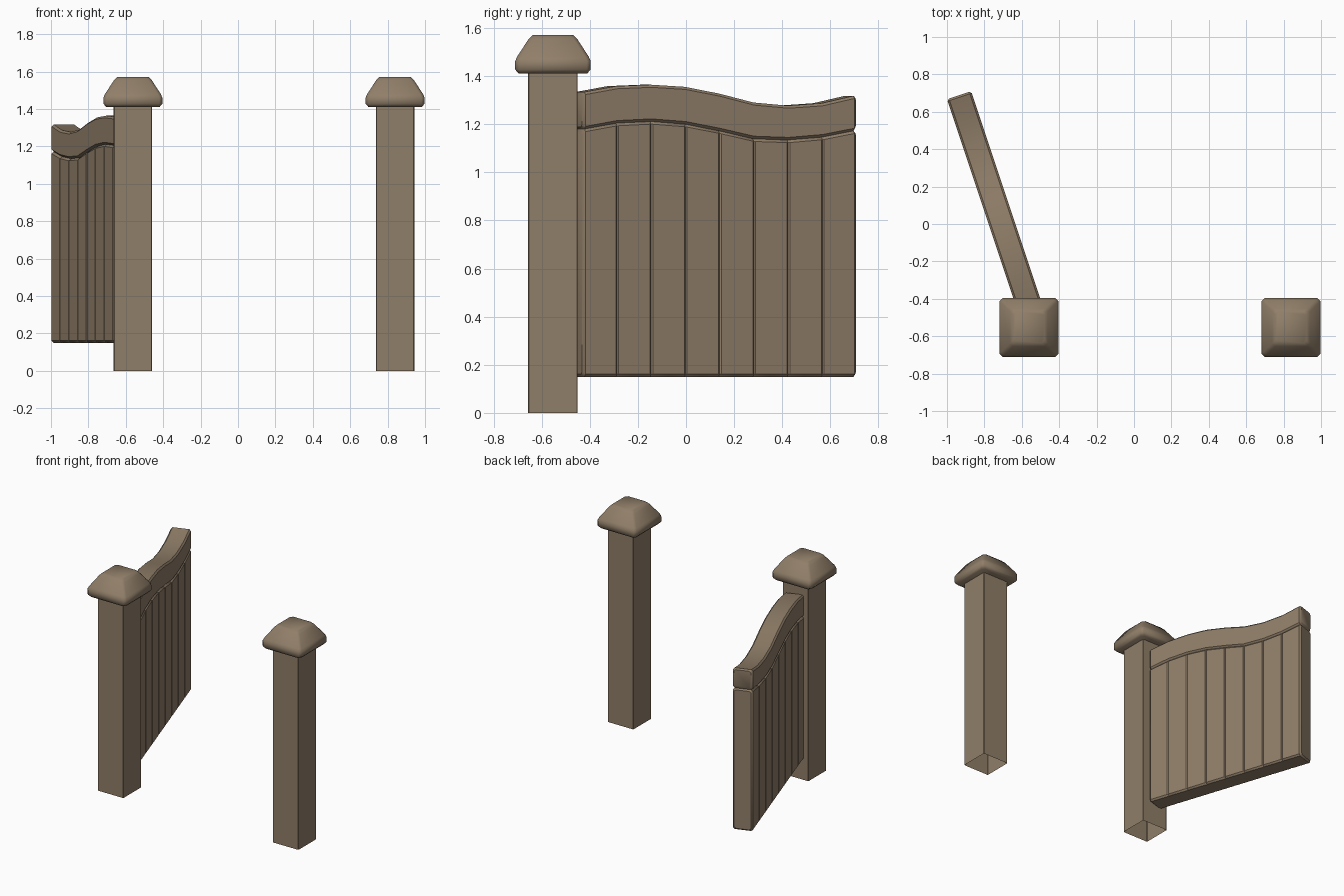
import bpy, math
from mathutils import Vector

if "Cube" in bpy.data.objects:
    bpy.data.objects.remove(bpy.data.objects["Cube"])

wood = bpy.data.materials.new("weathered_wood")
wood.diffuse_color = (0.28, 0.21, 0.14, 1)
wood.use_nodes = True
wood.node_tree.nodes["Principled BSDF"].inputs["Base Color"].default_value = wood.diffuse_color


def loft(name, rings, cap_start=True, cap_end=True, angle=35):
    """Skin a list of equal-length closed rings into one object."""
    n = len(rings[0])
    verts = [v for r in rings for v in r]
    faces = [(k * n + i, k * n + (i + 1) % n, (k + 1) * n + (i + 1) % n, (k + 1) * n + i)
             for k in range(len(rings) - 1) for i in range(n)]
    if cap_start:
        faces.append(tuple(reversed(range(n))))
    if cap_end:
        faces.append(tuple(range(len(verts) - n, len(verts))))
    mesh = bpy.data.meshes.new(name)
    mesh.from_pydata(verts, [], faces)
    mesh.materials.append(wood)
    obj = bpy.data.objects.new(name, mesh)
    bpy.context.collection.objects.link(obj)
    bpy.ops.object.select_all(action='DESELECT')
    obj.select_set(True)
    bpy.context.view_layer.objects.active = obj
    bpy.ops.object.shade_smooth_by_angle(angle=math.radians(angle))
    return obj


def square(cx, cy, h, z, c):
    """Square ring with chamfered corners, counter-clockwise."""
    pts = [(h, -h + c), (h, h - c), (h - c, h), (-h + c, h),
           (-h, h - c), (-h, -h + c), (-h + c, -h), (h - c, -h)]
    return [(cx + x, cy + y, z) for x, y in pts]


# Posts (open underneath) with chunky bevelled caps
CAP = [(0.142, 1.41), (0.157, 1.427), (0.157, 1.462), (0.149, 1.48),
       (0.101, 1.554), (0.084, 1.571)]
for side, cx in (("left", -0.562), ("right", 0.84)):
    cy = -0.553
    loft(side + "_post", [square(cx, cy, 0.103, z, 0.004) for z in (0, 1.42)],
         cap_start=False, cap_end=False, angle=30)
    loft(side + "_post_cap", [square(cx, cy, h, z, 0.016) for h, z in CAP], angle=50)

# Gate frame: u runs along the open leaf, w across its thickness
HINGE = Vector((-0.556, -0.45, 0))
ALONG = Vector((-0.316, 0.949, 0))
ACROSS = Vector((0.949, 0.316, 0))
HALF, BEVEL, PLANK = 0.068, 0.011, 0.15
SEAM = [1.178, 1.204, 1.211, 1.20, 1.172, 1.139, 1.134, 1.146, 1.174]
CREST = [1.332, 1.358, 1.364, 1.355, 1.327, 1.29, 1.277, 1.287, 1.32]


def curve(table, u):
    i = min(int(u / PLANK), 7)
    t = u / PLANK - i
    return table[i] * (1 - t) + table[i + 1] * t


def section(u, half, z0, z1):
    """Bevelled rectangular cross-section of the leaf at distance u."""
    b = BEVEL
    pts = [(half - b, z0), (half, z0 + b), (half, z1 - b), (half - b, z1),
           (b - half, z1), (-half, z1 - b), (-half, z0 + b), (b - half, z0)]
    return [HINGE + ALONG * u + ACROSS * w + Vector((0, 0, z)) for w, z in pts]


def leaf_part(name, low, high, groove):
    L, b = 8 * PLANK, BEVEL
    stations = [(0, HALF - b, b), (b, HALF, 0)]
    for i in range(1, 8):
        u = i * PLANK
        if groove:
            stations += [(u - 0.006, HALF, 0), (u, HALF - groove, 0), (u + 0.006, HALF, 0)]
        else:
            stations.append((u, HALF, 0))
    stations += [(L - b, HALF, 0), (L, HALF - b, b)]
    return loft(name, [section(u, h, low(u) + s, high(u) - s) for u, h, s in stations])


# Planked panel with V grooves, and the wavy top rail above it
leaf_part("gate_planks", lambda u: 0.15, lambda u: curve(SEAM, u), 0.005)
leaf_part("gate_top_rail", lambda u: curve(SEAM, u), lambda u: curve(CREST, u), 0)
